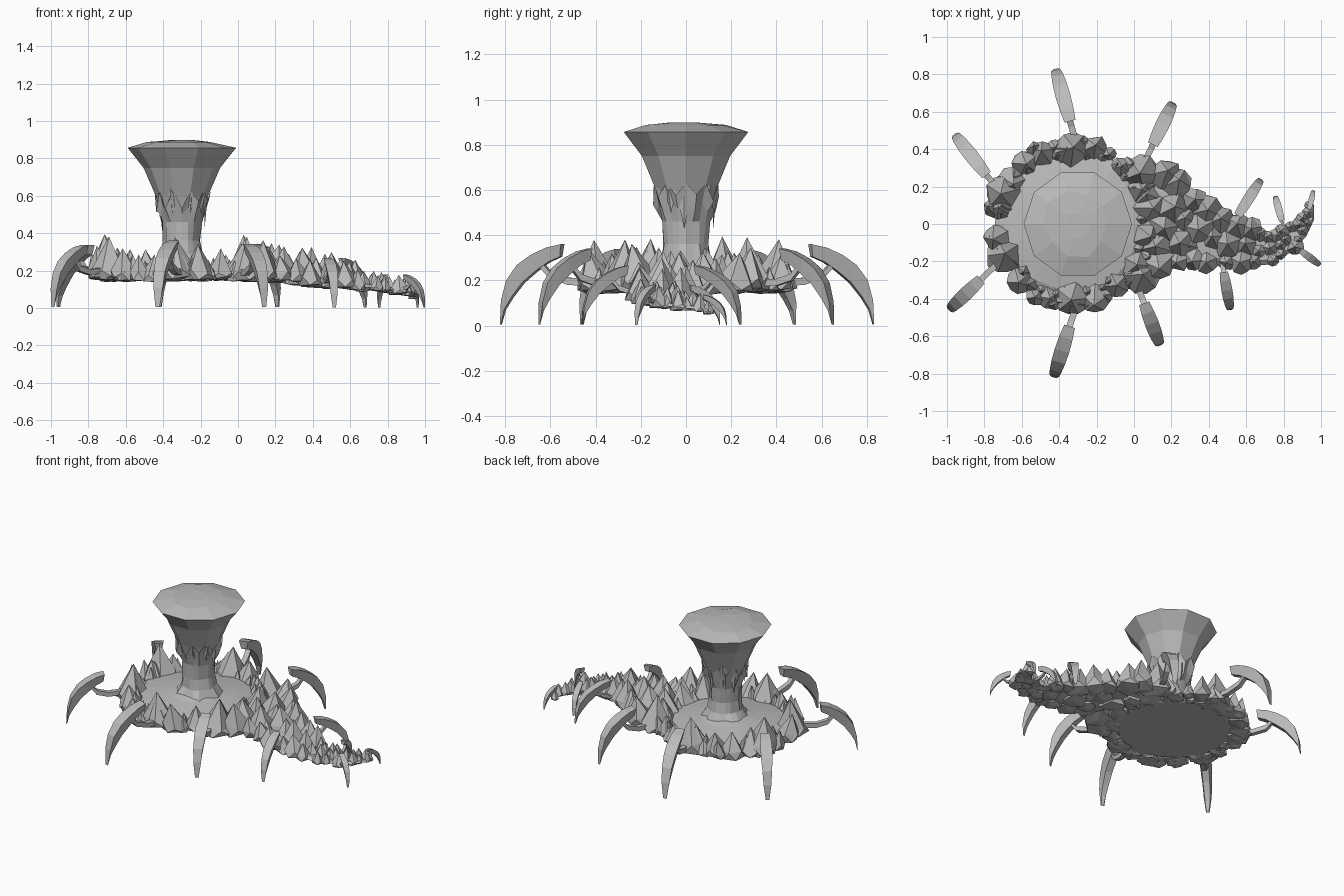
import bpy, bmesh, math, random
from mathutils import Vector, Matrix

random.seed(5)
if "Cube" in bpy.data.objects:
    bpy.data.objects.remove(bpy.data.objects["Cube"], do_unlink=True)

GREY = (0.5, 0.5, 0.5, 1)
stone = bpy.data.materials.new("stone_grey")
stone.use_nodes = True
stone.diffuse_color = GREY
stone.node_tree.nodes["Principled BSDF"].inputs["Base Color"].default_value = GREY

CENTRE = Vector((-0.33, 0, 0))
TRUNK = Vector((-0.3, 0, 0))


def finish(name, bm):
    bmesh.ops.recalc_face_normals(bm, faces=bm.faces)
    mesh = bpy.data.meshes.new(name)
    bm.to_mesh(mesh)
    bm.free()
    mesh.materials.append(stone)
    obj = bpy.data.objects.new(name, mesh)
    bpy.context.collection.objects.link(obj)


def loft(bm, rings, cap=True):
    """Skin a list of equally long point rings."""
    loops = [[bm.verts.new(p) for p in ring] for ring in rings]
    n = len(loops[0])
    for a, b in zip(loops, loops[1:]):
        for i in range(n):
            bm.faces.new((a[i], a[(i + 1) % n], b[(i + 1) % n], b[i]))
    if cap:
        bm.faces.new(loops[0])
        bm.faces.new(loops[-1])


def circle(centre, r, z, n, wobble=0.0, drop=0.0):
    """Ring of points; drop makes every other point hang lower."""
    pts = []
    for i in range(n):
        a = math.tau * i / n
        k = r * (1 + random.uniform(-wobble, wobble))
        dz = (i % 2) * drop * random.uniform(0.4, 1)
        pts.append(centre + Vector((k * math.cos(a), k * math.sin(a), z - dz)))
    return pts


def rock(bm, pos, r, height, lean=(0, 0)):
    """Faceted crystal: a low icosphere with its top pole pulled up."""
    spin = Matrix.Rotation(random.uniform(0, math.tau), 3, 'Z')
    for v in bmesh.ops.create_icosphere(bm, subdivisions=1, radius=1)["verts"]:
        c = spin @ v.co
        if c.z > 0.9:
            c = Vector((random.uniform(-.15, .15), random.uniform(-.15, .15), 1))
        elif c.z > 0:
            c.z = random.uniform(0.2, 0.36)
        elif c.z > -0.9:
            c.z = random.uniform(0.0, 0.12)
        else:
            c.z = 0
        jitter = random.uniform(0.94, 1.16)
        v.co = pos + Vector((c.x * r * jitter + lean[0] * c.z,
                             c.y * r * jitter + lean[1] * c.z, c.z * height))


# Round body plate, rising gently to the trunk
bm = bmesh.new()
loft(bm, [circle(CENTRE, r, z, 20, 0.02) for r, z in
          ((0.35, 0.155), (0.41, 0.18), (0.36, 0.205), (0.27, 0.22), (0.17, 0.235))]
     + [circle(TRUNK, 0.1, 0.255, 20)])
finish("body_plate", bm)

# Trunk with splayed root toes and a ragged top edge
bm = bmesh.new()
loft(bm, [circle(TRUNK, r, z, 20, w, d) for r, z, w, d in
          ((0.14, 0.235, 0.1, 0.0), (0.108, 0.29, 0.07, 0.0), (0.099, 0.36, 0.06, 0.0),
           (0.107, 0.46, 0.07, 0.0), (0.124, 0.54, 0.05, 0.05), (0.15, 0.63, 0.04, 0.12))], cap=False)
finish("trunk", bm)

# Flared cup with a shallow faceted crown
bm = bmesh.new()
loft(bm, [circle(TRUNK, r, z, 10, w) for r, z, w in
          ((0.09, 0.45, 0.0), (0.14, 0.6, 0.0), (0.205, 0.75, 0.0), (0.29, 0.857, 0.0),
           (0.17, 0.888, 0.2), (0.07, 0.898, 0.3))])
finish("flared_crown", bm)

# Splinters lying against the cup and trunk
bm = bmesh.new()
for i in range(9):
    a = math.tau * i / 9 + random.uniform(-.2, .2)
    out = Vector((math.cos(a), math.sin(a), 0))
    side = Vector((-out.y, out.x, 0)) * 0.03
    top = random.uniform(0.57, 0.64)
    low = top - random.uniform(0.1, 0.17)
    vs = [bm.verts.new(TRUNK + out * (0.25 * top - 0.022) + Vector((0, 0, top)) + s)
          for s in (side, out * 0.015, -side)]
    tip = bm.verts.new(TRUNK + out * 0.122 + Vector((0, 0, low)))
    bm.faces.new(vs)
    for j in range(3):
        bm.faces.new((vs[j], vs[(j + 1) % 3], tip))
finish("trunk_splinters", bm)

# Tall crystals standing at the leg roots
bm = bmesh.new()
for x, y in ((-0.7, 0.17), (-0.33, 0.4), (0.04, 0.28)):
    for s in (1, -1):
        rock(bm, Vector((x, y * s, 0.145)), 0.1, random.uniform(0.21, 0.25))
finish("leg_root_crystals", bm)

# Crystal ring around the body: medium rocks, then small inner and rim ones
bm = bmesh.new()
for count, dist, size, tall in ((18, 0.4, 0.078, 0.175), (30, 0.375, 0.042, 0.13), (20, 0.43, 0.05, 0.13)):
    for i in range(count):
        a = math.tau * (i + 0.5 + random.uniform(-.25, .25)) / count
        d = Vector((math.cos(a), math.sin(a), 0))
        k = random.uniform(0.8, 1.15)
        rock(bm, CENTRE + d * dist * random.uniform(0.97, 1.03) + Vector((0, 0, random.uniform(0.138, 0.155))),
             size * k, tall * k, d.xy * random.uniform(-.01, .04))
finish("body_crystals", bm)

# Tail spine stations: x, y, half width, base height, crystal height
TAIL = ((0.06, 0.02, 0.34, 0.145, 0.19), (0.24, -0.03, 0.25, 0.135, 0.185), (0.4, -0.08, 0.18, 0.12, 0.17),
        (0.56, -0.12, 0.145, 0.1, 0.155), (0.7, -0.14, 0.11, 0.09, 0.115), (0.8, -0.1, 0.085, 0.08, 0.1),
        (0.88, -0.04, 0.065, 0.07, 0.09), (0.93, 0.03, 0.045, 0.062, 0.085), (0.95, 0.11, 0.015, 0.05, 0.065))


def tail_at(t):
    i = min(int(t), len(TAIL) - 2)
    a, b = Vector(TAIL[i]), Vector(TAIL[i + 1])
    p = a.lerp(b, t - i)
    across = Vector((a[1] - b[1], b[0] - a[0], 0)).normalized()
    return Vector((p[0], p[1], p[3])), across, p[2], p[4]


# Narrow core joining the tail crystals
bm = bmesh.new()
rings = []
for i in range(len(TAIL)):
    p, across, w, h = tail_at(i)
    side, up = across * w * 0.75, Vector((0, 0, h * 0.15))
    rings.append([p + side + up, p + side * 0.7 + up * 2, p - side * 0.7 + up * 2, p - side + up])
loft(bm, rings)
finish("tail_core", bm)

# Tail crystals in rows across the spine, shrinking to the tip
bm = bmesh.new()
t = 0.05
while t < 8:
    p, across, w, h = tail_at(t)
    size = 0.024 + 0.066 * (h - 0.06) / 0.14
    n = max(1, round(w * 1.35 / size))
    for j in range(n):
        s = 0 if n == 1 else (2 * j / (n - 1) - 1) * max(w - size * 0.85, 0.01)
        k = random.uniform(0.75, 1.15)
        q = p + across * (s + random.uniform(-.2, .2) * size)
        q += Vector((random.uniform(-.4, .4) * size, 0, random.uniform(-.06, .08) * h))
        if (q - CENTRE).xy.length > 0.4:
            rock(bm, q, size * k, h * k * random.uniform(0.88, 1.05), across.xy * s * 0.12)
    t += 0.52
finish("tail_crystals", bm)

# Upper and lower claw edges along its length, as fraction and height
UPPER = ((0.0, 0.36), (0.23, 0.345), (0.48, 0.312), (0.7, 0.268), (0.88, 0.2), (0.97, 0.11), (1.0, 0.005))
LOWER = ((0.02, 0.305), (0.22, 0.28), (0.42, 0.24), (0.63, 0.19), (0.81, 0.125), (0.93, 0.07), (0.99, 0.005))
WIDTH = (0.03, 0.037, 0.04, 0.038, 0.032, 0.026, 0.012)


def claw_leg(name, root, tip, scale, root_z):
    root, tip = Vector((*root, 0)), Vector((*tip, 0))
    along = (tip - root).normalized()
    side = Vector((-along.y, along.x, 0))
    start = root.lerp(tip, 0.22)
    reach = (tip - start).length
    place = lambda u, z: start + along * reach * u + Vector((0, 0, z * scale))
    bm = bmesh.new()
    rings = []
    for (u, z), (v, y), w in zip(UPPER, LOWER, WIDTH):
        top, low, s = place(u, z), place(v, y), side * w * scale
        rings.append([top + s, top - s, low - s * 0.6, low + s * 0.6])
    loft(bm, rings)
    # thin upturned neck joining the claw to the body
    neck = []
    joint = root + Vector((0, 0, root_z))
    for p in (joint - along * 0.05, place(0.02, 0.2).lerp(joint, 0.4),
              place(0.2, 0.225), place(0.36, 0.275)):
        s, up = side * 0.017 * scale, Vector((0, 0, 0.016 * scale))
        neck.append([p + s + up, p - s + up, p - s - up, p + s - up])
    loft(bm, neck)
    finish(name, bm)


LEGS = (("body_leg_middle_left", (-0.32, 0.47), (-0.42, 0.83), 1, 0.19),
        ("body_leg_middle_right", (-0.32, -0.47), (-0.43, -0.82), 1, 0.19),
        ("body_leg_outer_left", (-0.74, 0.2), (-0.96, 0.48), 0.94, 0.2),
        ("body_leg_outer_right", (-0.77, -0.25), (-0.99, -0.46), 0.94, 0.2),
        ("body_leg_inner_left", (0.07, 0.36), (0.21, 0.65), 0.95, 0.19),
        ("body_leg_inner_right", (0.03, -0.36), (0.14, -0.65), 0.95, 0.19),
        ("tail_leg_front_left", (0.52, -0.01), (0.68, 0.24), 0.74, 0.14),
        ("tail_leg_front_right", (0.47, -0.2), (0.515, -0.46), 0.74, 0.14),
        ("tail_leg_middle_left", (0.8, -0.02), (0.755, 0.15), 0.5, 0.1),
        ("tail_leg_middle_right", (0.86, -0.12), (0.995, -0.22), 0.5, 0.1),
        ("tail_tip_claw", (0.93, 0.05), (0.96, 0.18), 0.38, 0.08))
for leg in LEGS:
    claw_leg(*leg)
